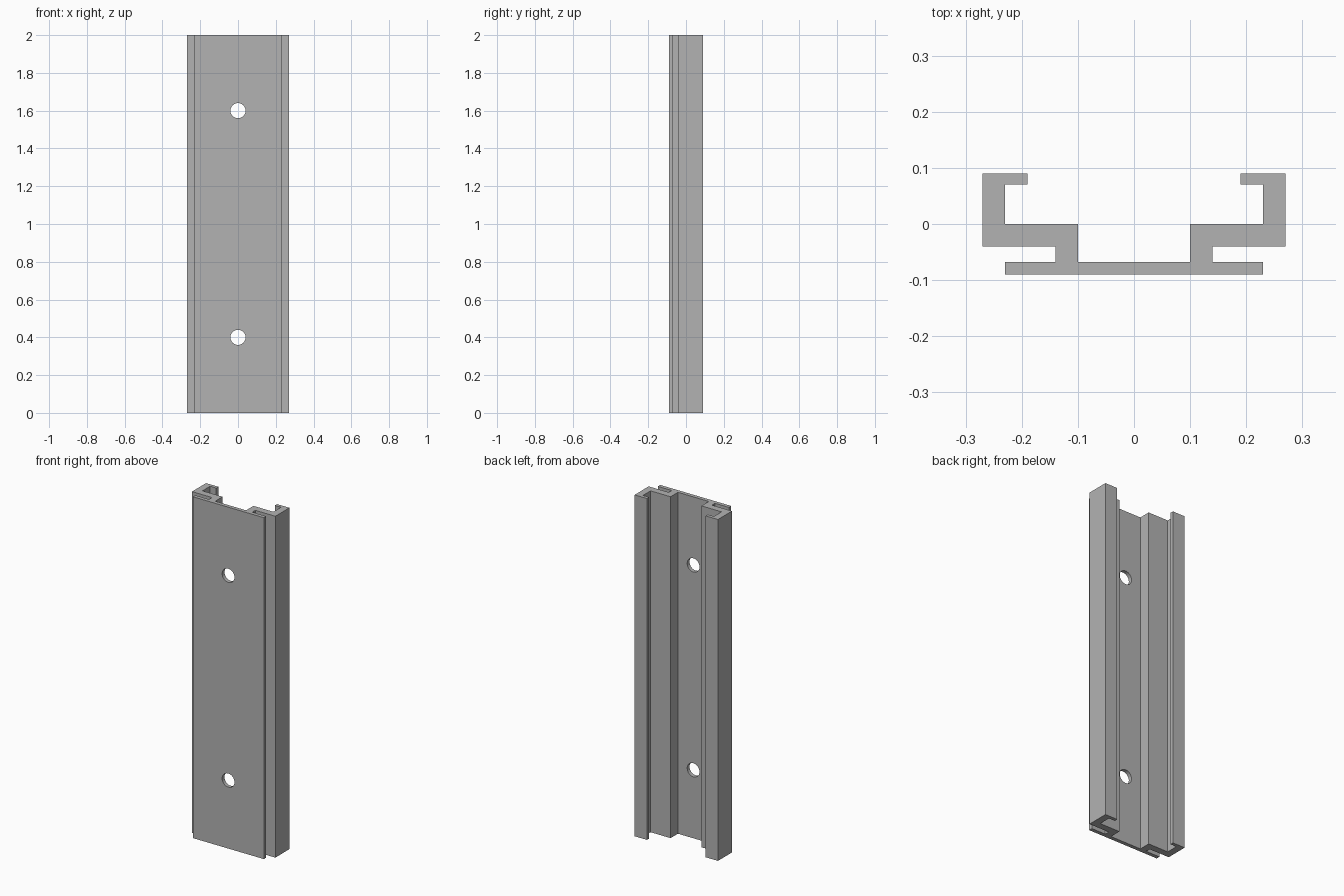
import bpy
import bmesh
from math import radians

cube = bpy.data.objects.get("Cube")
if cube:
    bpy.data.objects.remove(cube, do_unlink=True)

HEIGHT = 2.0
HOLE_RADIUS = 0.04
HOLE_HEIGHTS = (0.4, 1.6)

metal = bpy.data.materials.new("grey_metal")
metal.use_nodes = True
colour = (0.45, 0.45, 0.45, 1)
metal.diffuse_color = colour
metal.node_tree.nodes["Principled BSDF"].inputs["Base Color"].default_value = colour

# Left half of the rail section, from the front plate round to the hollow
half = [(0.23, -0.09), (0.23, -0.068), (0.14, -0.068), (0.14, -0.04),
        (0.27, -0.04), (0.27, 0.09), (0.19, 0.09), (0.19, 0.07),
        (0.23, 0.07), (0.23, 0), (0.1, 0), (0.1, -0.068)]
section = half + [(-x, y) for x, y in reversed(half)]

# Extruded rail
bm = bmesh.new()
face = bm.faces.new([bm.verts.new((x, y, 0)) for x, y in section])
top = bmesh.ops.extrude_face_region(bm, geom=[face])["geom"]
bmesh.ops.translate(bm, vec=(0, 0, HEIGHT),
                    verts=[g for g in top if isinstance(g, bmesh.types.BMVert)])
bmesh.ops.recalc_face_normals(bm, faces=bm.faces)
mesh = bpy.data.meshes.new("mounting_rail")
bm.to_mesh(mesh)
bm.free()
mesh.materials.append(metal)
rail = bpy.data.objects.new("mounting_rail", mesh)
bpy.context.collection.objects.link(rail)

# Screw holes through the front plate
for i, z in enumerate(HOLE_HEIGHTS):
    bpy.ops.mesh.primitive_cylinder_add(vertices=48, radius=HOLE_RADIUS, depth=0.2,
                                        location=(0, -0.08, z),
                                        rotation=(radians(90), 0, 0))
    cutter = bpy.context.object
    cutter.name = f"hole_cutter_{i + 1}"
    cutter.data.materials.append(metal)
    cutter.hide_render = True
    cutter.display_type = "WIRE"
    cut = rail.modifiers.new(f"screw_hole_{i + 1}", "BOOLEAN")
    cut.operation = "DIFFERENCE"
    cut.solver = "EXACT"
    cut.object = cutter

# Apply the cuts and discard the cutters
bpy.ops.object.select_all(action="DESELECT")
rail.select_set(True)
bpy.context.view_layer.objects.active = rail
for modifier in list(rail.modifiers):
    cutter = modifier.object
    bpy.ops.object.modifier_apply(modifier=modifier.name)
    bpy.data.objects.remove(cutter, do_unlink=True)
bpy.ops.object.shade_smooth_by_angle(angle=radians(30))
